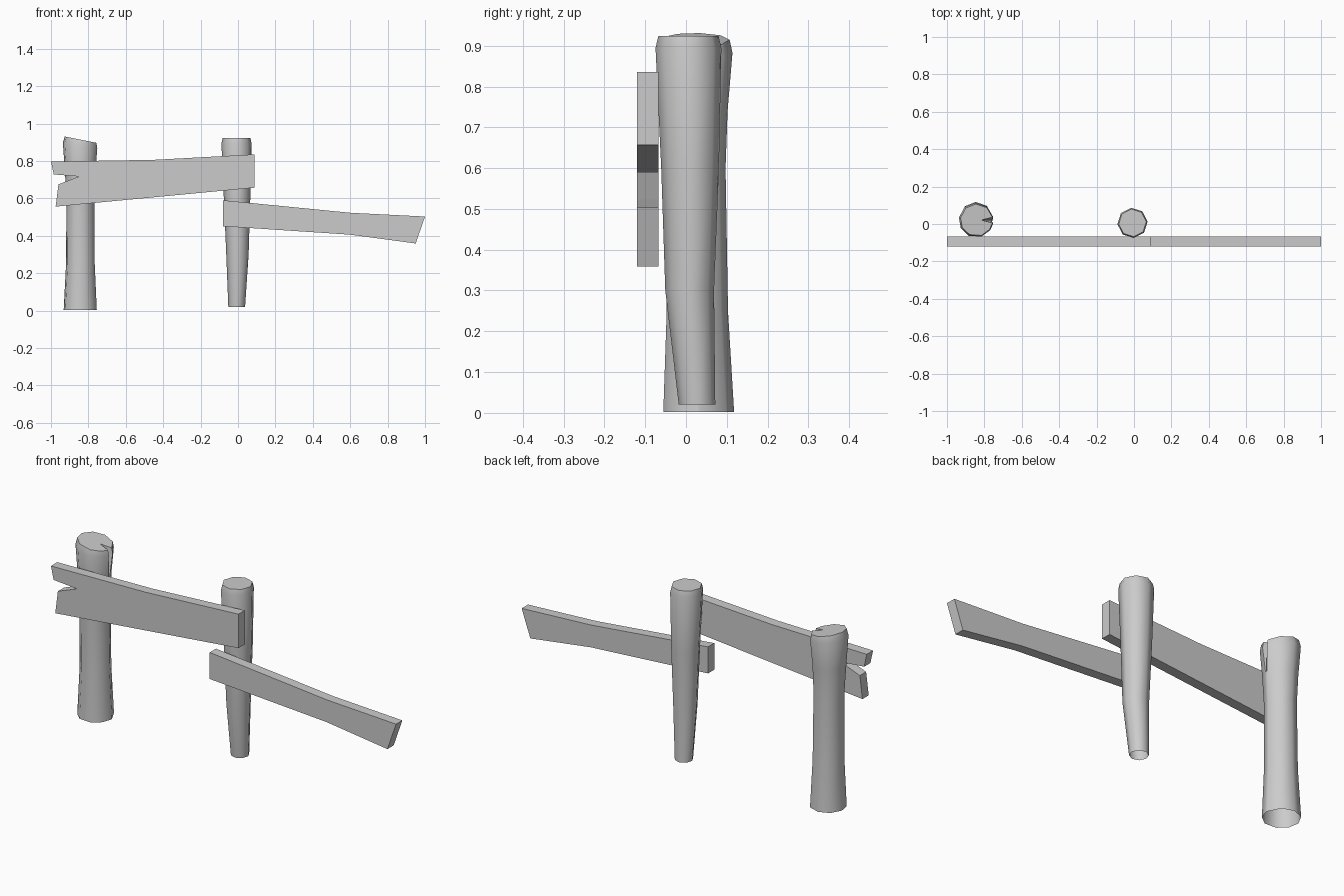
import bpy, bmesh
from math import cos, sin, radians

if "Cube" in bpy.data.objects:
    bpy.data.objects.remove(bpy.data.objects["Cube"])


def finish(name, bm, smooth=False):
    mesh = bpy.data.meshes.new(name)
    bm.to_mesh(mesh)
    bm.free()
    ob = bpy.data.objects.new(name, mesh)
    bpy.context.collection.objects.link(ob)
    if smooth:
        bpy.ops.object.select_all(action='DESELECT')
        ob.select_set(True)
        bpy.context.view_layer.objects.active = ob
        bpy.ops.object.shade_smooth_by_angle(angle=radians(46))
    return ob


def plank(name, outline, y0=-0.12, y1=-0.068):
    """Board: front outline (x, z) given thickness along y."""
    bm = bmesh.new()
    face = bm.faces.new([bm.verts.new((x, y0, z)) for x, z in outline])
    ext = bmesh.ops.extrude_face_region(bm, geom=[face])['geom']
    for v in ext:
        if isinstance(v, bmesh.types.BMVert):
            v.co.y = y1
    bmesh.ops.recalc_face_normals(bm, faces=bm.faces)
    return finish(name, bm)


def post(name, rings, angles, crack=False):
    """Loft rings (z, cx, cy, radius, top slope, crack width deg, crack radius);
    open underneath, capped on top."""
    bm = bmesh.new()
    loops = []
    for z, cx, cy, r, slope, width, inner in rings:
        pts = [(a, r) for a in angles]
        if crack:
            pts = [(0, inner), (width, r)] + pts + [(360 - width, r)]
        loop = []
        for a, rad in pts:
            dx, dy = rad * cos(radians(a)), rad * sin(radians(a))
            loop.append(bm.verts.new((cx + dx, cy + dy, z - slope * dx)))
        loops.append(loop)
    for low, high in zip(loops, loops[1:]):
        for i in range(len(low)):
            j = (i + 1) % len(low)
            bm.faces.new((low[i], low[j], high[j], high[i]))
    bm.faces.new(loops[-1])
    return finish(name, bm, True)


# Left post: waisted log with slanted top and a split on its right side
post("left_post", [
    (0.002, -0.844, 0.029, 0.089, 0, 4, 0.089),
    (0.25, -0.843, 0.026, 0.077, 0, 4, 0.077),
    (0.60, -0.843, 0.022, 0.075, 0, 4, 0.075),
    (0.74, -0.844, 0.020, 0.082, 0, 4, 0.082),
    (0.882, -0.844, 0.021, 0.093, 0.15, 10, 0.035),
    (0.914, -0.842, 0.021, 0.086, 0.20, 10, 0.026),
], [50, 92, 132, 172, 208, 245, 288, 325], crack=True)

# Middle post: eight-sided, tapering to its raised foot
post("middle_post", [
    (0.020, -0.007, 0.027, 0.045, 0, 0, 0),
    (0.30, -0.003, 0.009, 0.060, 0, 0, 0),
    (0.60, -0.005, 0.010, 0.071, 0, 0, 0),
    (0.895, -0.008, 0.006, 0.081, 0, 0, 0),
    (0.924, -0.008, 0.006, 0.074, 0, 0, 0),
], [5 + 45 * i for i in range(8)])

# Upper board with broken, notched left end
plank("upper_board", [(-1.0, 0.797), (-0.985, 0.728), (-0.85, 0.717),
                      (-0.96, 0.675), (-0.975, 0.556), (0.087, 0.657),
                      (0.087, 0.835), (-0.45, 0.806)])

# Lower sagging board with angled right end
plank("lower_board", [(-0.08, 0.59), (-0.08, 0.451), (0.60, 0.406),
                      (0.95, 0.359), (1.0, 0.503), (0.60, 0.523)])
